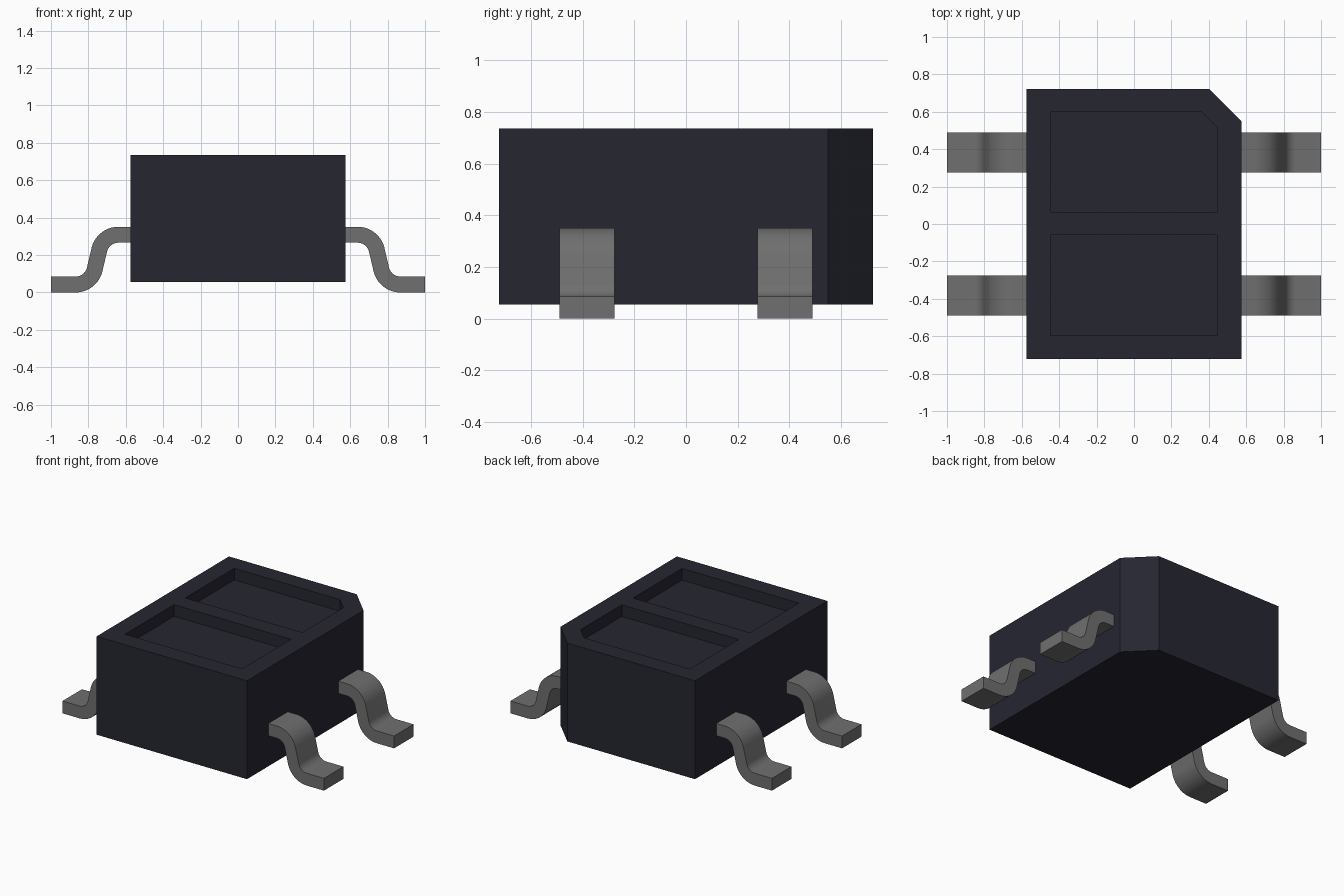
import bpy, bmesh, math

if "Cube" in bpy.data.objects:
    bpy.data.objects.remove(bpy.data.objects["Cube"], do_unlink=True)


def material(name, rgb):
    m = bpy.data.materials.new(name)
    m.use_nodes = True
    m.diffuse_color = (*rgb, 1)
    m.node_tree.nodes["Principled BSDF"].inputs["Base Color"].default_value = (*rgb, 1)
    return m


body_mat = material("dark plastic", (0.019, 0.019, 0.031))
lead_mat = material("grey metal", (0.16, 0.16, 0.16))


def make_object(name, bm, mat):
    bmesh.ops.recalc_face_normals(bm, faces=bm.faces[:])
    mesh = bpy.data.meshes.new(name)
    bm.to_mesh(mesh)
    bm.free()
    mesh.materials.append(mat)
    ob = bpy.data.objects.new(name, mesh)
    bpy.context.collection.objects.link(ob)
    return ob


def prism(name, outline, offset, mat):
    """Extrude a closed 3D outline along an offset vector."""
    bm = bmesh.new()
    face = bm.faces.new([bm.verts.new(p) for p in outline])
    ext = bmesh.ops.extrude_face_region(bm, geom=[face])
    moved = [v for v in ext["geom"] if isinstance(v, bmesh.types.BMVert)]
    bmesh.ops.translate(bm, verts=moved, vec=offset)
    return make_object(name, bm, mat)


def plan(x0, x1, y0, y1, z, cut=0):
    """Rectangle in plan, with an optional cut back left corner."""
    corner = [(x1, y1 - cut, z), (x1 - cut, y1, z)] if cut else [(x1, y1, z)]
    return [(x0, y0, z), (x1, y0, z), *corner, (x0, y1, z)]


# Body block with a cut corner and two shallow windows in the top
BOTTOM, TOP, DEPTH = 0.055, 0.735, 0.08
body = prism("body", plan(-0.575, 0.575, -0.723, 0.723, BOTTOM, 0.173),
             (0, 0, TOP - BOTTOM), body_mat)
for name, y0, y1, cut in (("front_window_cutter", -0.595, -0.06, 0),
                          ("back_window_cutter", 0.063, 0.598, 0.085)):
    cutter = prism(name, plan(-0.447, 0.447, y0, y1, TOP - DEPTH, cut), (0, 0, 0.2), body_mat)
    mod = body.modifiers.new(name, "BOOLEAN")
    mod.operation, mod.solver, mod.object = "DIFFERENCE", "EXACT", cutter
    bpy.context.view_layer.objects.active = body
    bpy.ops.object.modifier_apply(modifier=name)
    bpy.data.objects.remove(cutter, do_unlink=True)

# Gull-wing lead: two opposite bends joined by a steep straight run
INNER, OUTER, BEND, STEPS = 0.062, 0.147, math.radians(75), 10
TOP_C, FOOT_C = (0.64, 0.204), (0.868, 0.147)


def arc(centre, radius, sign):
    """Points of a bend; sign is 1 for the shoulder and -1 for the foot."""
    pts = []
    for i in range(STEPS + 1):
        a = BEND * i / STEPS
        pts.append((centre[0] + sign * radius * math.sin(a),
                    centre[1] + sign * radius * math.cos(a)))
    return pts if sign > 0 else pts[::-1]


upper = [(0.565, TOP_C[1] + OUTER)] + arc(TOP_C, OUTER, 1) + arc(FOOT_C, INNER, -1)
upper.append((1.0, FOOT_C[1] - INNER))
lower = [(0.565, TOP_C[1] + INNER)] + arc(TOP_C, INNER, 1) + arc(FOOT_C, OUTER, -1)
lower.append((1.0, FOOT_C[1] - OUTER))

WIDTH = 0.213
for side, sx in (("left", 1), ("right", -1)):
    for row, y in (("front", -0.383), ("back", 0.383)):
        outline = [(sx * x, y - WIDTH / 2, z) for x, z in upper + lower[::-1]]
        lead = prism(f"{row}_{side}_lead", outline, (0, WIDTH, 0), lead_mat)
        bpy.ops.object.select_all(action="DESELECT")
        lead.select_set(True)
        bpy.context.view_layer.objects.active = lead
        bpy.ops.object.shade_smooth_by_angle(angle=math.radians(30))
